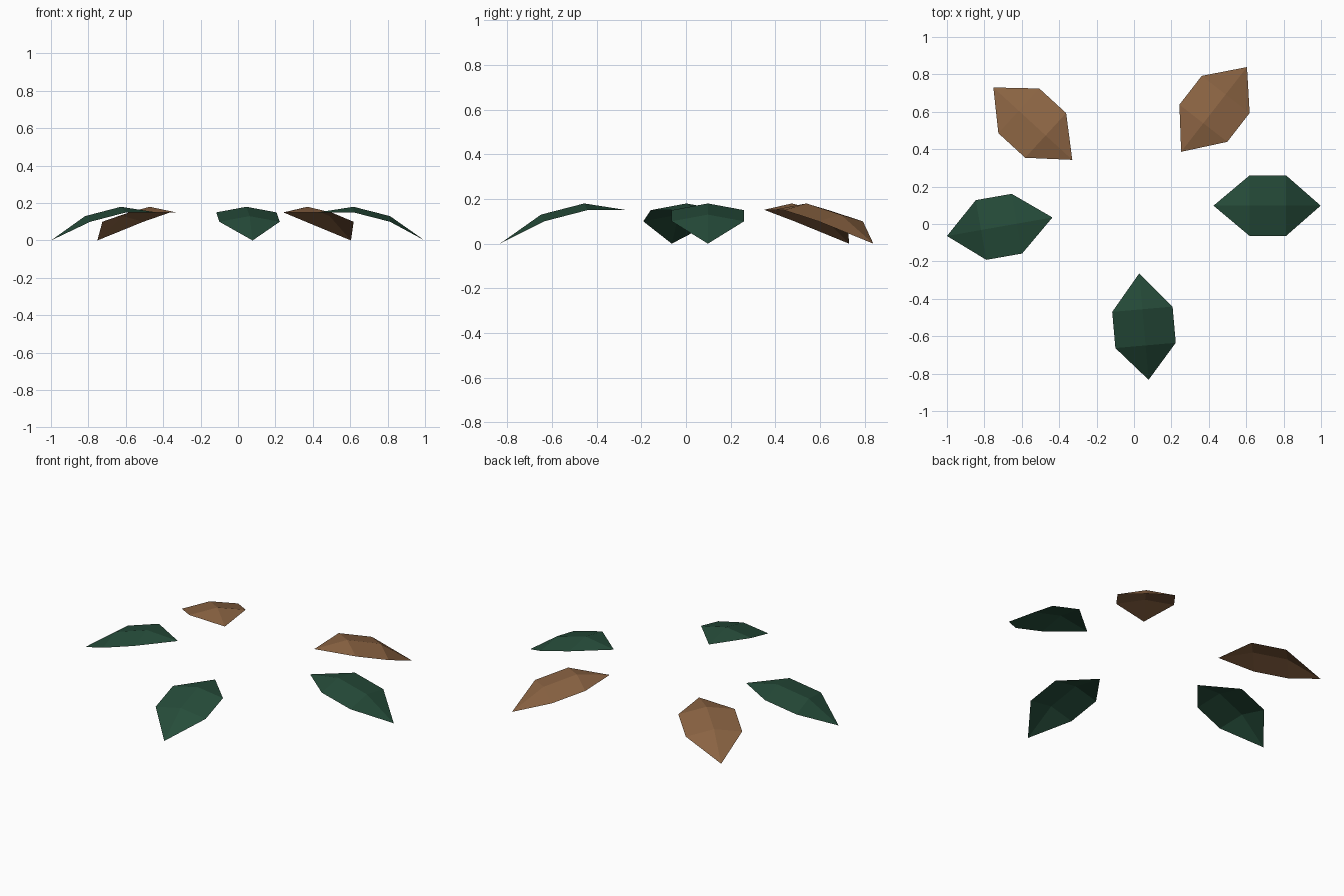
import bpy
from math import atan2, cos, sin, hypot

if "Cube" in bpy.data.objects:
    bpy.data.objects.remove(bpy.data.objects["Cube"])


def material(name, rgb):
    m = bpy.data.materials.new(name)
    m.diffuse_color = (*rgb, 1.0)
    m.use_nodes = True
    m.node_tree.nodes["Principled BSDF"].inputs["Base Color"].default_value = m.diffuse_color
    return m


green = material("dark leaf green", (0.019, 0.072, 0.042))
brown = material("dry leaf brown", (0.255, 0.125, 0.055))

HALF_WIDTH = 0.162


def leaf(name, base, tip, mat):
    """Thin creased leaf: raised midrib, drooping pointed tip."""
    dx, dy = tip[0] - base[0], tip[1] - base[1]
    length, a = hypot(dx, dy), atan2(dy, dx)
    s1, s2 = length * 0.337, length * 0.677
    # distance along leaf, sideways offset, height
    local = [(0, 0, 0.15),
             (s1, HALF_WIDTH, 0.15), (s1, 0, 0.18), (s1, -HALF_WIDTH, 0.15),
             (s2, HALF_WIDTH, 0.10), (s2, 0, 0.13), (s2, -HALF_WIDTH, 0.10),
             (length, 0, 0)]
    verts = [(base[0] + u * cos(a) - v * sin(a),
              base[1] + u * sin(a) + v * cos(a), z) for u, v, z in local]
    faces = [(0, 2, 1), (0, 3, 2), (1, 2, 5, 4), (2, 3, 6, 5),
             (4, 5, 7), (5, 6, 7)]
    me = bpy.data.meshes.new(name)
    me.from_pydata(verts, [], faces)
    me.materials.append(mat)
    ob = bpy.data.objects.new(name, me)
    bpy.context.collection.objects.link(ob)


# Ring of five fallen leaves
leaf("right_green_leaf", (0.425, 0.098), (0.998, 0.098), green)
leaf("back_right_brown_leaf", (0.252, 0.386), (0.604, 0.839), brown)
leaf("back_left_brown_leaf", (-0.33, 0.343), (-0.752, 0.73), brown)
leaf("left_green_leaf", (-0.436, 0.035), (-1.0, -0.064), green)
leaf("front_green_leaf", (0.028, -0.264), (0.078, -0.833), green)
